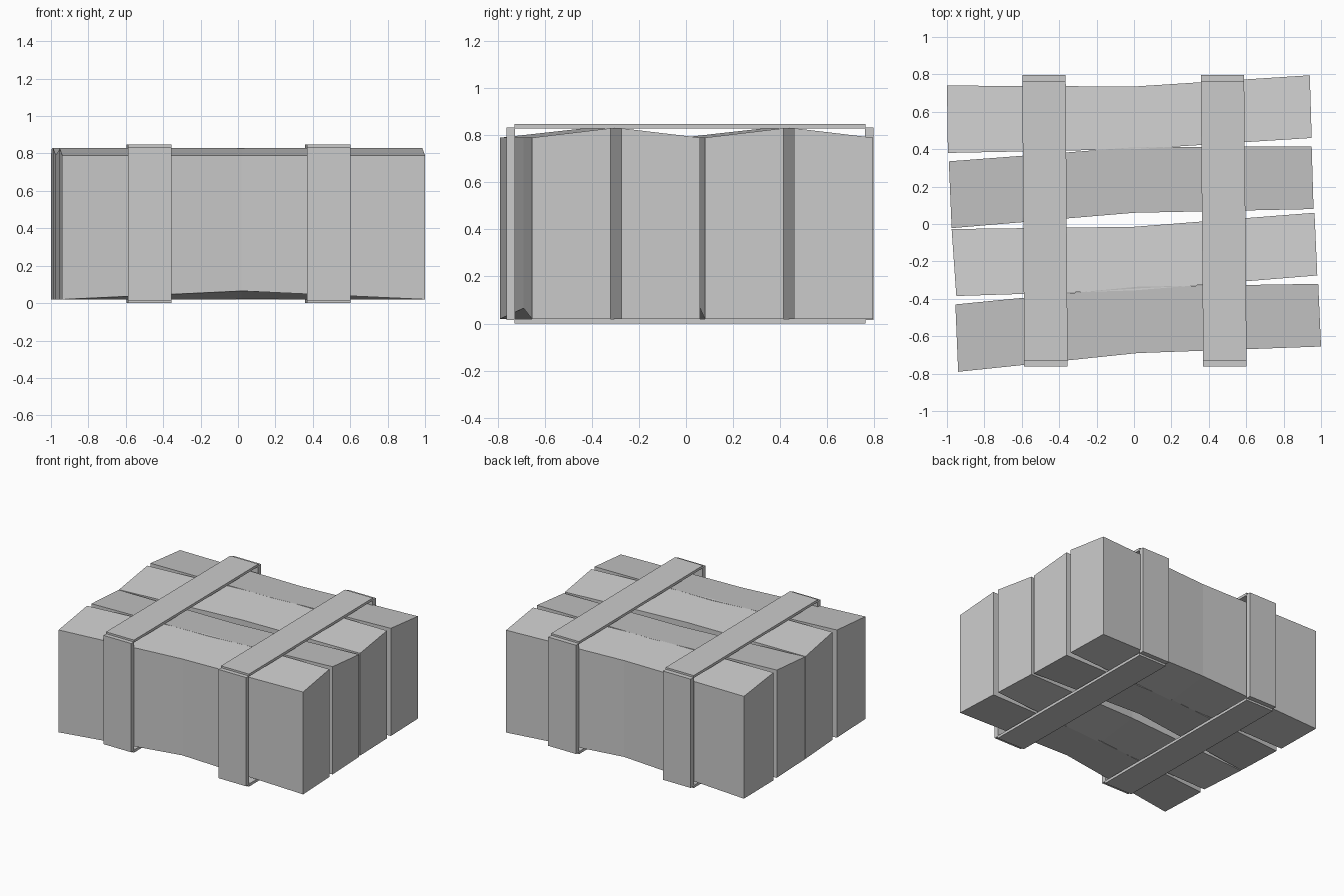
import bpy, bmesh

if "Cube" in bpy.data.objects:
    bpy.data.objects.remove(bpy.data.objects["Cube"])


def make_object(name, bm):
    bmesh.ops.recalc_face_normals(bm, faces=bm.faces[:])
    mesh = bpy.data.meshes.new(name)
    bm.to_mesh(mesh)
    bm.free()
    obj = bpy.data.objects.new(name, mesh)
    bpy.context.collection.objects.link(obj)


def loft(name, rings):
    """Skin a list of four-cornered rings and close both ends."""
    bm = bmesh.new()
    loops = [[bm.verts.new(p) for p in ring] for ring in rings]
    for a, b in zip(loops, loops[1:]):
        for i in range(4):
            j = (i + 1) % 4
            bm.faces.new((a[i], a[j], b[j], b[i]))
    bm.faces.new(loops[0])
    bm.faces.new(loops[-1])
    make_object(name, bm)


def beam(name, front, back, ridge_at_back):
    """Bent beam; the ridge edge is taller, the other edge is notched below."""
    rings = []
    for i, ((xf, yf), (xb, yb)) in enumerate(zip(front, back)):
        notch = 0.065 if i == 1 else 0.02
        zf, zb = (0.79, 0.83) if ridge_at_back else (0.83, 0.79)
        bf, bb = (notch, 0.02) if ridge_at_back else (0.02, notch)
        rings.append([(xf, yf, bf), (xb, yb, bb), (xb, yb, zb), (xf, yf, zf)])
    loft(name, rings)


# Four bent beams, front to back (left end, middle, right end)
beam("beam_1", [(-0.94, -0.79), (0.02, -0.69), (1.0, -0.655)],
     [(-0.955, -0.43), (0.02, -0.335), (0.985, -0.32)], True)
beam("beam_2", [(-0.95, -0.385), (0.0, -0.355), (0.98, -0.275)],
     [(-0.975, -0.027), (0.0, -0.015), (0.965, 0.06)], False)
beam("beam_3", [(-0.975, -0.022), (0.0, 0.06), (0.96, 0.08)],
     [(-0.99, 0.335), (0.0, 0.41), (0.95, 0.415)], True)
beam("beam_4", [(-0.995, 0.38), (0.0, 0.40), (0.95, 0.46)],
     [(-1.0, 0.74), (0.0, 0.735), (0.94, 0.795)], False)


def slat(name, x0, x1, y0, y1, z0, z1):
    """Board from y0 to y1 with centre line drifting from x0 to x1."""
    h = 0.116
    loft(name, [[(x - h, y, z0), (x + h, y, z0), (x + h, y, z1), (x - h, y, z1)]
                for x, y in ((x0, y0), (x1, y1))])


# Two bands of four thin slats each
for side, xf, xb in (("left", -0.471, -0.481), ("right", 0.486, 0.473)):
    slat(side + "_top_slat", xf, xb, -0.73, 0.762, 0.828, 0.847)
    slat(side + "_bottom_slat", xf, xb, -0.73, 0.762, 0.0, 0.02)
    slat(side + "_front_slat", xf, xf, -0.762, -0.727, 0.015, 0.833)
    slat(side + "_back_slat", xb, xb, 0.76, 0.797, 0.015, 0.833)
